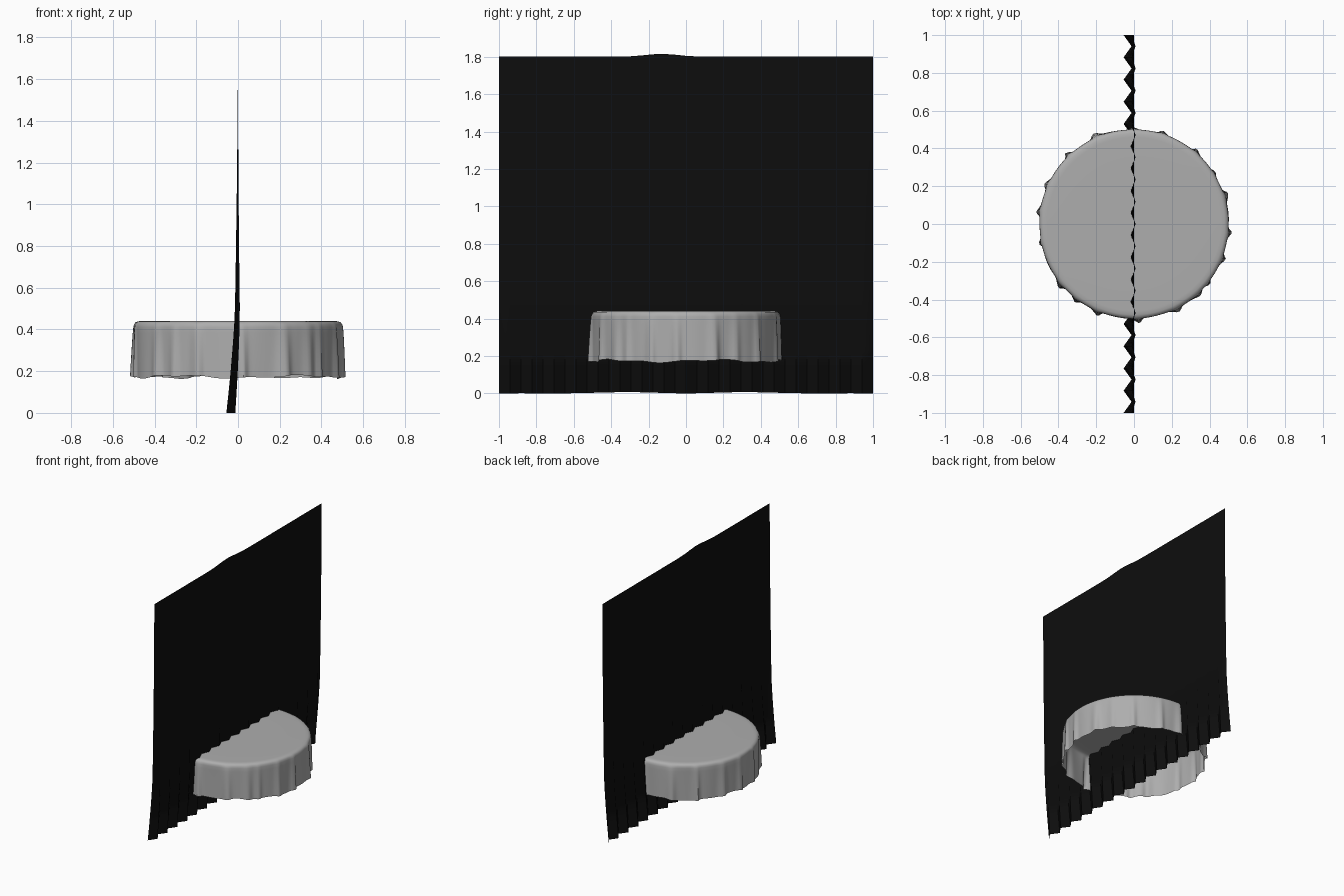
import bpy, bmesh, math, random

random.seed(4)
if "Cube" in bpy.data.objects:
    bpy.data.objects.remove(bpy.data.objects["Cube"])


def make_material(name, value):
    mat = bpy.data.materials.new(name)
    mat.use_nodes = True
    colour = (value, value, value, 1)
    mat.diffuse_color = colour
    bsdf = mat.node_tree.nodes["Principled BSDF"]
    bsdf.inputs["Base Color"].default_value = colour
    bsdf.inputs["Roughness"].default_value = 0.8
    return mat


def finish(bm, name, mat, angle):
    bmesh.ops.recalc_face_normals(bm, faces=bm.faces)
    mesh = bpy.data.meshes.new(name)
    bm.to_mesh(mesh)
    bm.free()
    mesh.materials.append(mat)
    obj = bpy.data.objects.new(name, mesh)
    bpy.context.collection.objects.link(obj)
    bpy.ops.object.select_all(action='DESELECT')
    obj.select_set(True)
    bpy.context.view_layer.objects.active = obj
    bpy.ops.object.shade_smooth_by_angle(angle=math.radians(angle))
    return obj


def bridge(bm, a, b, closed=False):
    n = len(a)
    for i in range(n if closed else n - 1):
        j = (i + 1) % n
        bm.faces.new((a[i], a[j], b[j], b[i]))


# Hanging curtain: flat at the top, zigzag pleats that deepen towards the hem
PLEATS, ROWS, HEIGHT = 17, 24, 1.8


def curtain_point(i, u):
    y = -1 + i / PLEATS
    drop = 1 - u
    centre = -0.03 * max(0, 1 - u * 3.6) ** 1.4 - 0.004 * drop
    depth = 0.021 * drop ** 1.8
    x = centre + (-depth if i % 2 == 0 else depth)
    crest = 0.015 * math.exp(-((y + 0.13) / 0.12) ** 2)
    hem = 0.005 * (1 - math.cos(y * 9)) * (1 - abs(y))
    return x, y, u * HEIGHT + crest * u ** 8 + hem * drop ** 8


bm = bmesh.new()
rows = [[bm.verts.new(curtain_point(i, r / ROWS)) for i in range(2 * PLEATS + 1)]
        for r in range(ROWS + 1)]
for low, high in zip(rows, rows[1:]):
    bridge(bm, low, high)
finish(bm, "curtain", make_material("black cloth", 0.004), 60)

# Round tablecloth: flat top, rounded rim and an open skirt with irregular folds
SEGMENTS = 216
FOLDS = [(math.radians(a), random.uniform(0.014, 0.026), random.uniform(0.035, 0.06))
         for a in (72, 49, 32, 17, -6, -22, -39, -48, -64, -88,
                   90, 113, 133, 155, 172, 191, 219, 232, 247)]


def fold(angle):
    total = 0
    for centre, height, width in FOLDS:
        d = math.remainder(angle - centre, math.tau)
        total = max(total, height * math.exp(-(d / width) ** 2))
    return total + 0.003 * math.sin(angle * 11) + 0.002 * math.sin(angle * 7 + 1)


def cloth_point(i, radius, z, grow):
    angle = math.tau * i / SEGMENTS
    bulge = fold(angle)
    r = radius + bulge * grow
    lean = angle + bulge * grow * 0.8
    hem = 0.006 * math.sin(angle * 5) + 0.004 * math.sin(angle * 13 + 2)
    return r * math.cos(lean), r * math.sin(lean), z + hem * grow ** 3


profile = [(0.3, 0.44, 0), (0.46, 0.44, 0), (0.48, 0.439, 0),
           (0.492, 0.434, 0.05), (0.499, 0.424, 0.15), (0.501, 0.41, 0.25)]
STEPS = 9
for s in range(1, STEPS + 1):
    t = s / STEPS
    profile.append((0.501 - 0.002 * t, 0.41 - 0.237 * t, 0.25 + 0.75 * t ** 0.8))

bm = bmesh.new()
rings = [[bm.verts.new(cloth_point(i, *p)) for i in range(SEGMENTS)] for p in profile]
bm.faces.new(rings[0])
for upper, lower in zip(rings, rings[1:]):
    bridge(bm, upper, lower, closed=True)
finish(bm, "tablecloth", make_material("grey cloth", 0.42), 60)
